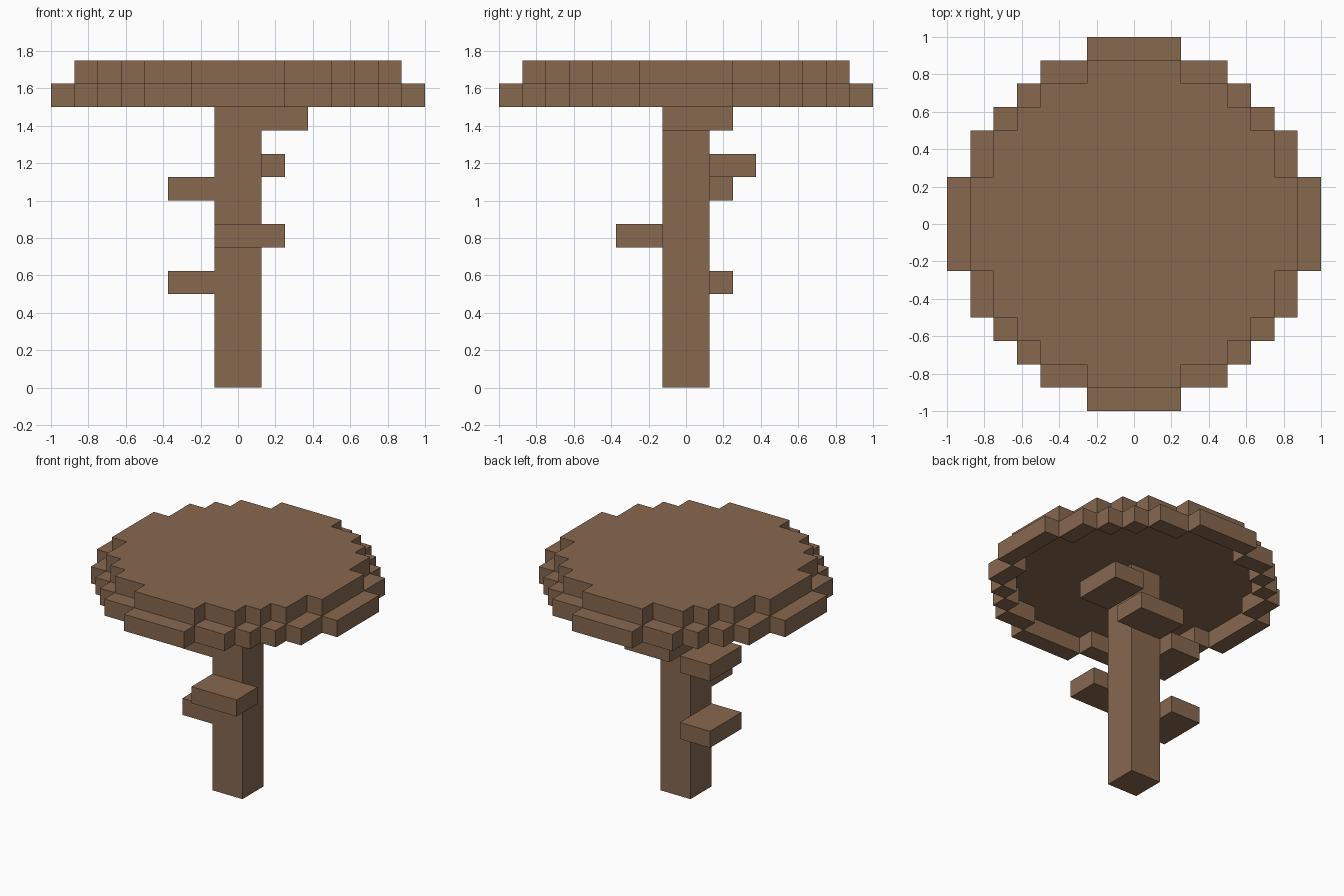
import bpy
import bmesh
from mathutils import Vector

U = 0.125  # one grid cell

default = bpy.data.objects.get("Cube")
if default:
    bpy.data.objects.remove(default, do_unlink=True)

wood = bpy.data.materials.new("brown wood")
wood.use_nodes = True
brown = (0.243, 0.140, 0.078, 1)
wood.diffuse_color = brown
wood.node_tree.nodes["Principled BSDF"].inputs["Base Color"].default_value = brown


def add_object(name, bm):
    bmesh.ops.recalc_face_normals(bm, faces=bm.faces)
    mesh = bpy.data.meshes.new(name)
    bm.to_mesh(mesh)
    bm.free()
    mesh.materials.append(wood)
    obj = bpy.data.objects.new(name, mesh)
    bpy.context.collection.objects.link(obj)
    return obj


def add_prism(bm, outline, z0, z1):
    """Extrude a flat outline (in cells) from z0 up to z1."""
    verts = [bm.verts.new(Vector((x, y, z0)) * U) for x, y in outline]
    face = bm.faces.new(verts)
    top = bmesh.ops.extrude_face_region(bm, geom=[face], use_keep_orig=True)
    moved = [v for v in top["geom"] if isinstance(v, bmesh.types.BMVert)]
    bmesh.ops.translate(bm, verts=moved, vec=(0, 0, (z1 - z0) * U))


def add_box(bm, x0, x1, y0, y1, z0, z1):
    add_prism(bm, [(x0, y0), (x1, y0), (x1, y1), (x0, y1)], z0, z1)


def box_object(name, *bounds):
    bm = bmesh.new()
    add_box(bm, *bounds)
    return add_object(name, bm)


# Outer corners of one quadrant of the stepped circle, in cells
corners = [(2, 8), (4, 7), (5, 6), (6, 5), (7, 4), (8, 2)]
xs = [0] + [x for x, y in corners]
ys = [y for x, y in corners] + [0]

# Stepped round platform: one quadrant staircase, turned four times
quadrant = []
for i in range(1, len(corners)):
    quadrant += [(xs[i], ys[i]), (xs[i], ys[i + 1])]
quadrant = quadrant[:-1]
outline = []
for turn in range(4):
    outline += quadrant
    quadrant = [(y, -x) for x, y in quadrant]
bm = bmesh.new()
add_prism(bm, outline, 13, 14)
add_object("platform", bm)

# Lower rim: corner-touching blocks mirrored around the platform
blocks = set()
for i in range(len(corners)):
    x0, x1, y0, y1 = xs[i], xs[i + 1], ys[i + 1], ys[i]
    x0 = x0 or -x1
    y0 = y0 or -y1
    for sx in (1, -1):
        for sy in (1, -1):
            blocks.add(tuple(sorted((sx * x0, sx * x1)) + sorted((sy * y0, sy * y1))))
bm = bmesh.new()
for block in sorted(blocks):
    add_box(bm, *block, 12, 13)
add_object("rim", bm)

# Central post and the steps winding around it
box_object("post", -1, 1, -1, 1, 0, 13)
box_object("lower_right_step", -3, -1, -1, 2, 4, 5)
box_object("front_step", -1, 2, -3, -1, 6, 7)
box_object("upper_right_step", -3, -1, -1, 2, 8, 9)
box_object("back_step", -1, 2, 1, 3, 9, 10)
box_object("left_step", 1, 3, -1, 2, 11, 12)
